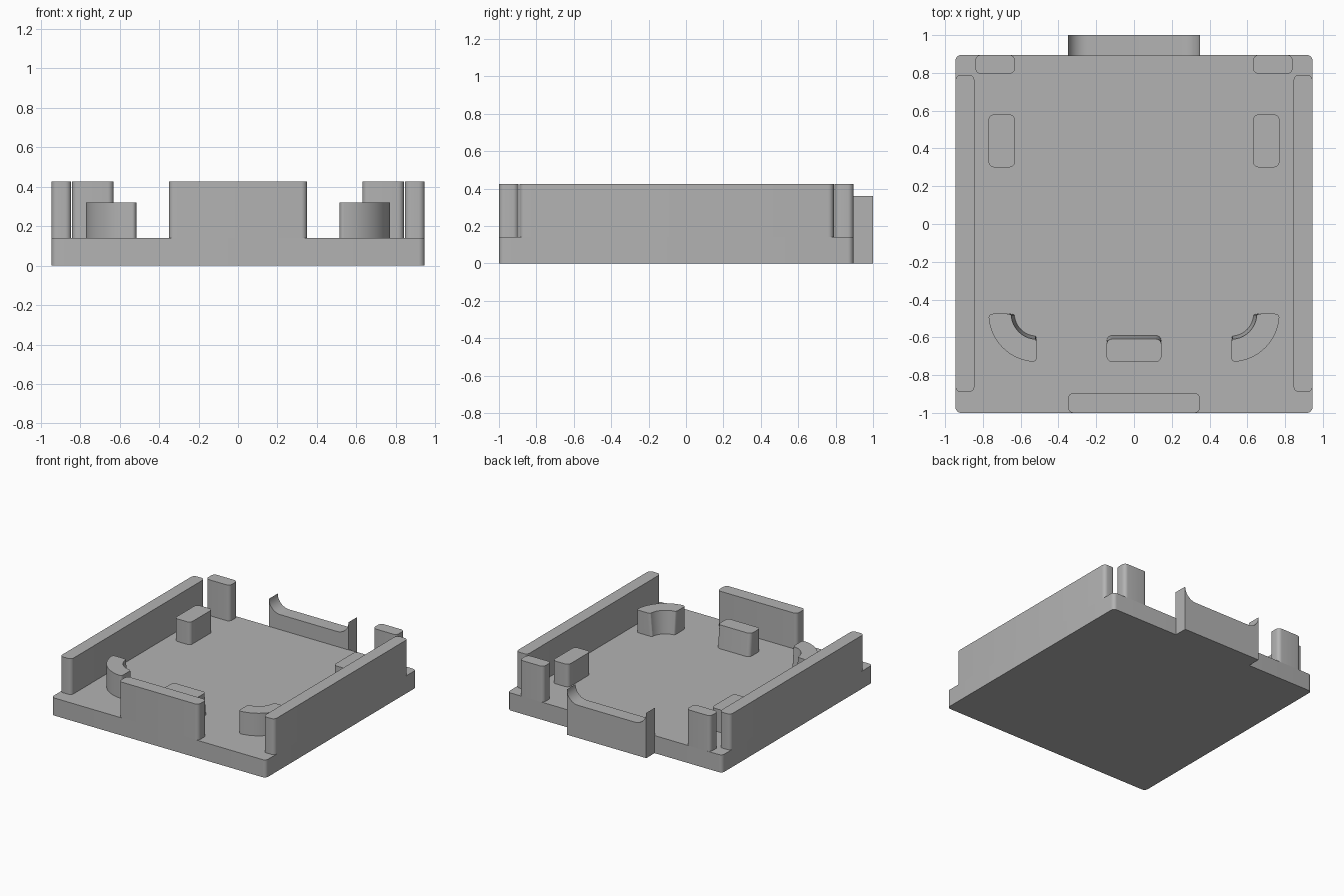
import bpy, bmesh, math
from mathutils import Vector

cube = bpy.data.objects.get("Cube")
if cube:
    bpy.data.objects.remove(cube, do_unlink=True)

GREY = (0.45, 0.45, 0.45, 1)
mat = bpy.data.materials.new("plain grey")
mat.use_nodes = True
mat.diffuse_color = GREY
mat.node_tree.nodes["Principled BSDF"].inputs["Base Color"].default_value = GREY

FLOOR, WALL, PAD = 0.14, 0.425, 0.32


def loft(name, lower, upper, radius=0.0):
    """Solid between two matching loops; sharp corner edges rounded by radius."""
    bm = bmesh.new()
    a = [bm.verts.new(p) for p in lower]
    b = [bm.verts.new(p) for p in upper]
    n = len(a)
    bm.faces.new(a)
    bm.faces.new(b)
    sides = [bm.faces.new((a[i], a[(i + 1) % n], b[(i + 1) % n], b[i])) for i in range(n)]
    bmesh.ops.recalc_face_normals(bm, faces=bm.faces)
    if radius:
        corners = [e for e in bm.edges if all(f in sides for f in e.link_faces)
                   and e.calc_face_angle() > 0.8]
        bmesh.ops.bevel(bm, geom=corners, offset=radius, segments=6,
                        profile=0.5, affect='EDGES')
    mesh = bpy.data.meshes.new(name)
    bm.to_mesh(mesh)
    bm.free()
    mesh.materials.append(mat)
    obj = bpy.data.objects.new(name, mesh)
    bpy.context.collection.objects.link(obj)
    bpy.ops.object.select_all(action='DESELECT')
    obj.select_set(True)
    bpy.context.view_layer.objects.active = obj
    bpy.ops.object.shade_smooth_by_angle(angle=math.radians(35))
    return obj


def rect(x0, x1, y0, y1, z):
    return [(x0, y0, z), (x1, y0, z), (x1, y1, z), (x0, y1, z)]


def block(name, x0, x1, y0, y1, z0, z1, draft=0.0):
    """Rounded upright block; draft leans the back face forward."""
    return loft(name, rect(x0, x1, y0, y1, z0), rect(x0, x1, y0, y1 - draft, z1), 0.03)


def arc(cx, cy, r, start, end, steps=20):
    angles = [math.radians(start + (end - start) * i / steps) for i in range(steps + 1)]
    return [(cx + r * math.cos(t), cy + r * math.sin(t)) for t in angles]


# Base plate, front wall and front centre pad
block("base_plate", -0.945, 0.945, -1.0, 0.895, 0, FLOOR)
block("front_wall", -0.35, 0.35, -1.0, -0.895, FLOOR, WALL)
block("front_pad", -0.145, 0.145, -0.73, -0.59, FLOOR, PAD, 0.018)

# Mirrored walls, posts and pads
for side, s in (("left", 1), ("right", -1)):
    def pair(name, x0, x1, y0, y1, top):
        block(side + name, min(s * x0, s * x1), max(s * x0, s * x1), y0, y1, FLOOR, top)

    pair("_wall", 0.845, 0.945, -0.89, 0.79, WALL)
    pair("_back_post", 0.63, 0.84, 0.795, 0.895, WALL)
    pair("_back_pad", 0.63, 0.77, 0.30, 0.58, PAD)

    # Curved corner pad with a leaning inner face
    def ring(inner, z):
        pts = arc(0.515, -0.475, 0.255, -90, 0) + arc(0.515, -0.475, inner, 0, -90)
        return [Vector((s * x, y, z)) for x, y in pts]

    loft(side + "_corner_pad", ring(0.118, FLOOR), ring(0.135, PAD), 0.025)

# Rear tongue with a scooped top rising to a thin tip at each end
R, TIP, HALF = 0.1, 0.36, 0.35
scoop = arc(HALF - R, TIP, R, 0, -90, 12) + arc(R - HALF, TIP, R, -90, -180, 12)
profile = [(-HALF, 0), (HALF, 0)] + scoop
loft("rear_tongue", [(x, 0.89, z) for x, z in profile], [(x, 1.0, z) for x, z in profile])
